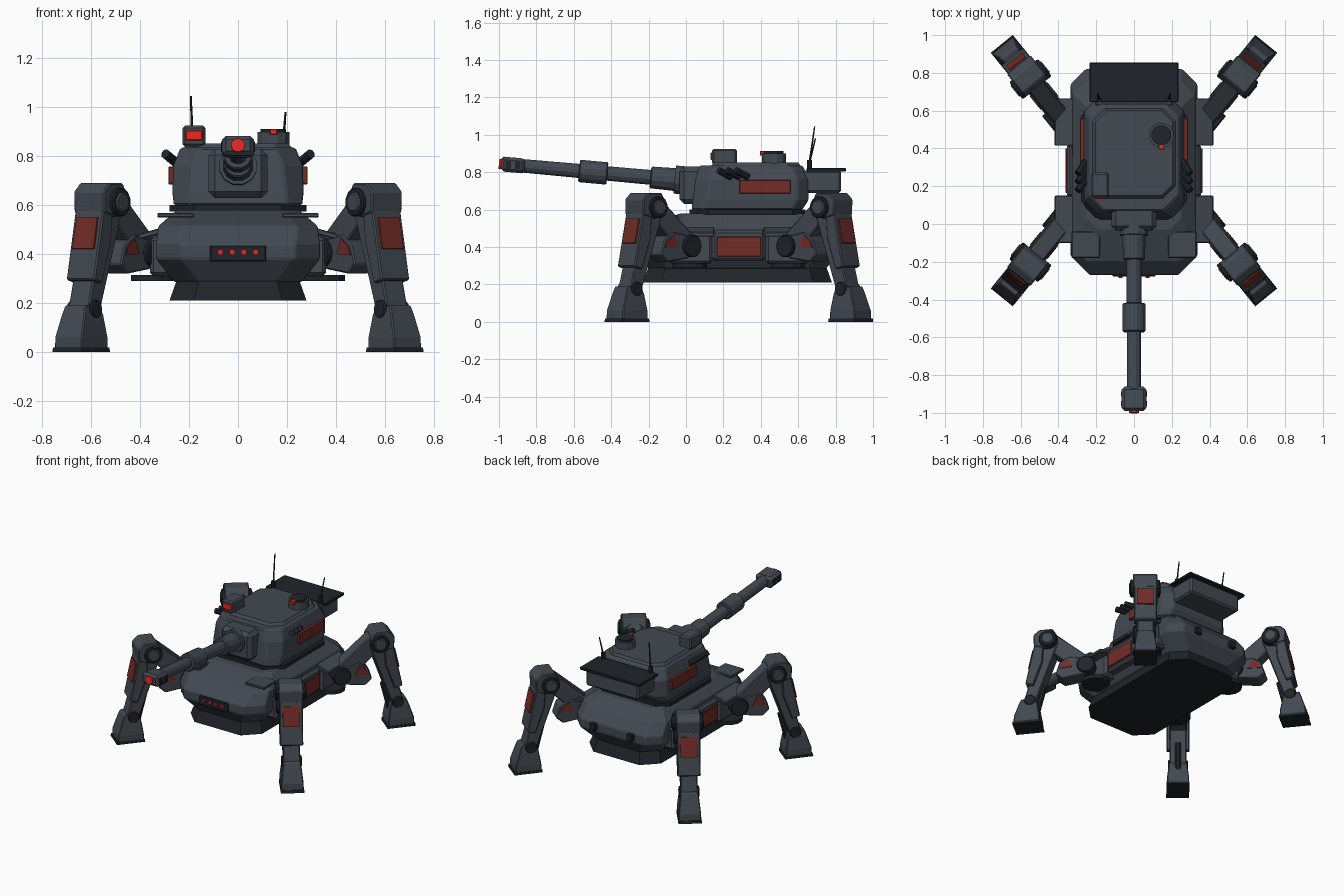
import bpy, bmesh, math
from mathutils import Vector

if "Cube" in bpy.data.objects:
    bpy.data.objects.remove(bpy.data.objects["Cube"])

def material(name, rgb):
    m = bpy.data.materials.new(name)
    m.diffuse_color = (*rgb, 1)
    m.use_nodes = True
    m.node_tree.nodes["Principled BSDF"].inputs["Base Color"].default_value = m.diffuse_color
    return m

STEEL = material("steel", (.055, .067, .083))
DARK = material("dark_steel", (.014, .017, .022))
RED = material("dull_red", (.17, .025, .02))
GLOW = material("bright_red", (.85, .02, .015))

# Mirror centre for the four legs
centre = bpy.data.objects.new("mirror_centre", None)
centre.location = (0, .2825, 0)
centre.hide_render = True
bpy.context.collection.objects.link(centre)

def emit(name, bm, mat, bevel=0, mirror=""):
    bmesh.ops.recalc_face_normals(bm, faces=bm.faces)
    me = bpy.data.meshes.new(name)
    bm.to_mesh(me)
    bm.free()
    me.materials.append(mat)
    ob = bpy.data.objects.new(name, me)
    bpy.context.collection.objects.link(ob)
    if bevel:
        b = ob.modifiers.new("bevel", 'BEVEL')
        b.width, b.segments, b.limit_method = bevel, 1, 'ANGLE'
    if mirror:
        m = ob.modifiers.new("mirror", 'MIRROR')
        m.use_axis = ("x" in mirror, "y" in mirror, False)
        m.mirror_object = centre
        m.use_mirror_merge = False
    return ob

def loft(name, rings, mat=STEEL, bevel=0, mirror=""):
    """Skin closed rings of equal point count and cap both ends."""
    bm = bmesh.new()
    vs = [[bm.verts.new(p) for p in ring] for ring in rings]
    n = len(vs[0])
    for a, b in zip(vs, vs[1:]):
        for i in range(n):
            j = (i + 1) % n
            bm.faces.new((a[i], a[j], b[j], b[i]))
    bm.faces.new(vs[0])
    bm.faces.new(vs[-1])
    return emit(name, bm, mat, bevel, mirror)

def prism(name, pts, off, mat=STEEL, bevel=0, mirror=""):
    off = Vector(off)
    return loft(name, [[Vector(p) for p in pts], [Vector(p) + off for p in pts]], mat, bevel, mirror)

def box(name, x, y, z, mat=STEEL, bevel=.008, mirror=""):
    pts = [(x[0], y[0], z[0]), (x[1], y[0], z[0]), (x[1], y[1], z[0]), (x[0], y[1], z[0])]
    return prism(name, pts, (0, 0, z[1] - z[0]), mat, bevel, mirror)

def rod(name, a, b, r, mat=STEEL, n=12, r2=None, bevel=0, mirror=""):
    a, b = Vector(a), Vector(b)
    d = (b - a).normalized()
    u = d.orthogonal().normalized() if abs(d.x) > .9 else d.cross(Vector((1, 0, 0))).normalized()
    v = d.cross(u)
    ring = lambda c, q: [c + q * (u * math.cos(t) + v * math.sin(t))
                         for t in [(i + .5) * 2 * math.pi / n for i in range(n)]]
    return loft(name, [ring(a, r), ring(b, r if r2 is None else r2)], mat, bevel, mirror)

def octagon(hx, y0, y1, cf, cb, z):
    """Rectangle with cut corners: front cut cf, back cut cb."""
    return [(-hx + cf, y0, z), (hx - cf, y0, z), (hx, y0 + cf, z), (hx, y1 - cb, z),
            (hx - cb, y1, z), (-hx + cb, y1, z), (-hx, y1 - cb, z), (-hx, y0 + cf, z)]

# Hull
loft("lower_hull", [octagon(.28, -.23, .78, .1, .1, .21), octagon(.25, -.2, .75, .09, .09, .295)], DARK)
loft("hull", [octagon(.26, -.2, .75, .1, .1, .285), octagon(.335, -.27, .82, .1, .08, .38),
              octagon(.335, -.27, .82, .1, .08, .44), octagon(.325, -.2, .76, .08, .08, .515),
              octagon(.25, -.03, .68, .06, .06, .58)], STEEL, .006)
box("front_light_panel", (-.115, .115), (-.278, -.25), (.37, .435), DARK, .004)
for x in (-.072, -.024, .024, .072):
    rod("front_light", (x, -.286, .408), (x, -.27, .408), .012, GLOW, 8)
box("rear_hatch_block", (.12, .17), (.8, .845), (.39, .44), DARK, .006, "x")
box("side_sponson", (.28, .355), (.14, .425), (.325, .49), STEEL, .015, "x")
box("side_red_panel", (.35, .363), (.165, .4), (.35, .455), RED, .003, "x")
box("front_deck_plate", (.18, .33), (-.18, -.04), (.55, .568), STEEL, .004, "x")

# Hips: sloping fender, base disc and joint
prism("hip_fender", [(.2, -.1, .515), (.42, -.1, .455), (.42, -.1, .478), (.2, -.1, .54)],
      (0, .25, 0), STEEL, .004, "xy")
box("hip_mount", (.25, .36), (-.09, .14), (.31, .47), STEEL, .015, "xy")
rod("hip_base_disc", (.345, .02, .29), (.345, .02, .315), .095, DARK, 12, mirror="xy")

# Legs: r runs outward along the leg, w across it
def leg(r, w, z):
    return Vector((.385 + .63 * r + .777 * w, -.777 * r + .63 * w, z))

def leg_part(name, profile, w, mat=STEEL, bevel=.006):
    prism(name, [leg(r, -w, z) for r, z in profile], leg(0, w, 0) - leg(0, -w, 0), mat, bevel, "xy")

def leg_rod(name, r, z, w, rad, mat, n=12):
    rod(name, leg(r, -w, z), leg(r, w, z), rad, mat, n, bevel=.006, mirror="xy")

leg_rod("hip_joint", .01, .405, .075, .062, DARK, 10)
leg_part("thigh", [(-.03, .45), (.21, .66), (.29, .58), (.06, .36)], .048)
leg_part("thigh_guard", [(.02, .34), (.17, .32), (.215, .36), (.19, .44), (.13, .48), (.02, .46)], .056)
leg_part("thigh_red_panel", [(.1, .40), (.19, .395), (.175, .43), (.13, .465)], .06, RED, 0)
leg_rod("knee_joint", .26, .612, .098, .06, DARK)
leg_rod("knee_cap_disc", .26, .612, .104, .042, STEEL)
leg_part("knee_armour", [(.2, .64), (.23, .69), (.32, .69), (.358, .655), (.355, .57), (.27, .55)], .08)
leg_part("shin", [(.195, .6), (.31, .61), (.43, .16), (.35, .16)], .055)
leg_part("shin_armour", [(.29, .6), (.352, .59), (.413, .295), (.36, .28), (.3, .45)], .075)
leg_part("shin_red_panel", [(.362, .55), (.369, .552), (.397, .422), (.388, .42)], .055, RED, 0)
leg_rod("ankle_joint", .385, .175, .066, .04, DARK, 10)
rod("ankle_piston", leg(.3, 0, .3), leg(.345, 0, .12), .02, DARK, 8, mirror="xy")
loft("foot", [[leg(a, -w, z), leg(b, -w, z), leg(b, w, z), leg(a, w, z)] for a, b, w, z in
              ((.318, .492, .072, .012), (.32, .49, .072, .06), (.335, .46, .062, .15), (.35, .445, .055, .19))],
     STEEL, .005, "xy")
leg_part("foot_sole", [(.312, 0), (.5, 0), (.497, .018), (.315, .018)], .075, DARK, 0)

# Turret
loft("turret_ring", [octagon(.28, .02, .64, .1, .07, .575), octagon(.28, .02, .64, .1, .07, .6)], DARK)
loft("turret", [octagon(.262, .03, .62, .06, .05, .598), octagon(.268, .035, .655, .07, .06, .65),
                octagon(.265, .05, .655, .08, .06, .76), octagon(.235, .07, .625, .08, .06, .835)], STEEL, .008)
loft("turret_roof", [octagon(.225, .13, .615, .07, .07, .83), octagon(.205, .15, .6, .06, .06, .852)])
box("mantlet", (-.12, .12), (-.035, .1), (.63, .83), STEEL, .025)
box("turret_red_panel", (.255, .285), (.285, .56), (.685, .758), RED, .003, "x")
box("bustle", (-.205, .205), (.62, .83), (.69, .81), STEEL, .012)
box("bustle_lid", (-.235, .235), (.645, .855), (.803, .822), DARK, .004)
for i in range(3):
    y = .2 + .045 * i
    rod("smoke_launcher", (.255, y + .04, .775), (.297, y - .025, .81), .02, DARK, 8, mirror="x")

# Gun, tilted slightly upward
def bore(y):
    return Vector((0, y, .758 - .09 * (y + .03)))

rod("gun_collar", bore(0), bore(-.06), .078, STEEL, 12)
rod("gun_base_sleeve", bore(-.03), bore(-.19), .064, STEEL, 12, .06, .006)
rod("gun_barrel", bore(0), bore(-.93), .042, STEEL, 12, .037)
rod("gun_mid_sleeve", bore(-.42), bore(-.572), .062, STEEL, 12, bevel=.006)
up = Vector((0, 0, .04))
prism("muzzle_brake", [bore(-.86) - up, bore(-.99) - up, bore(-.99) + up, bore(-.86) + up],
      (.13, 0, 0), STEEL, .016).location.x = -.065
for y in (-.9, -.95):
    c = bore(y)
    box("muzzle_vent", (.055, .069), (y - .014, y + .014), (c.z - .02, c.z + .02), DARK, 0, "x")
rod("muzzle_lens", bore(-.98), bore(-1), .028, GLOW, 12)

# Roof fittings: sight, cupola, antennas
box("sight_box", (-.227, -.133), (.14, .272), (.84, .925), STEEL, .01)
box("sight_lens", (-.214, -.146), (.132, .15), (.865, .906), GLOW, .003)
rod("cupola", (.145, .47, .84), (.145, .47, .9), .067, STEEL, 12)
rod("cupola_lid", (.145, .47, .9), (.145, .47, .912), .054, DARK, 12)
box("cupola_lens", (.13, .16), (.395, .42), (.888, .912), GLOW, .002)
for x, top in ((-.185, (-.193, .688, 1.045)), (.185, (.194, .692, .98))):
    rod("antenna_mount", (x, .66, .815), (x, .66, .865), .015, DARK, 8)
    rod("antenna", (x, .66, .85), top, .006, DARK, 6, .004)
